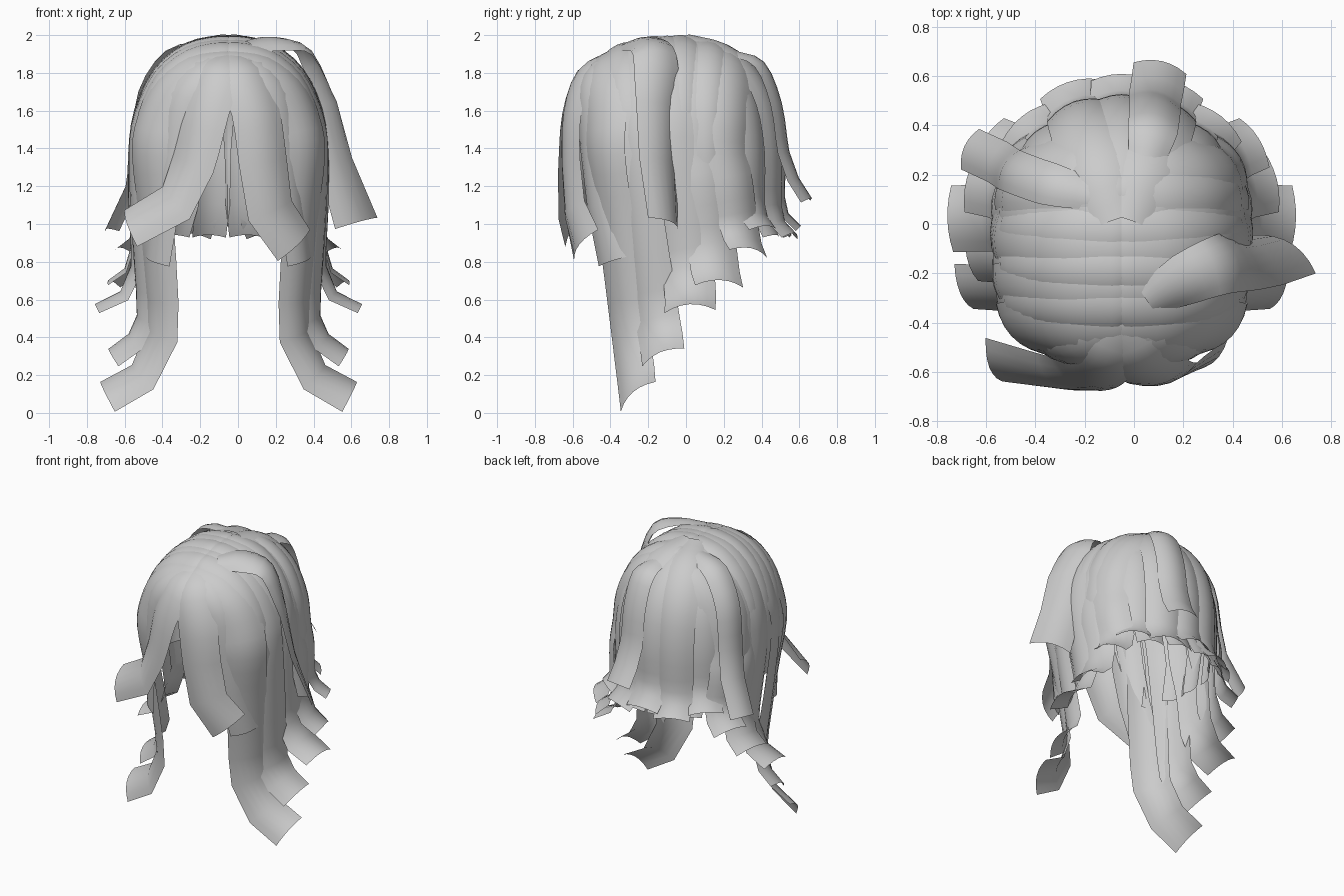
import bpy, math
from mathutils import Vector, Quaternion

cube = bpy.data.objects.get("Cube")
if cube:
    bpy.data.objects.remove(cube)

GREY = (0.6, 0.6, 0.6, 1)
hair = bpy.data.materials.new("hair_grey")
hair.use_nodes = True
hair.diffuse_color = GREY
hair.node_tree.nodes["Principled BSDF"].inputs["Base Color"].default_value = GREY

CENTRE = Vector((-0.05, -0.07, 1.3))
RX, RY, RZ, N = 0.51, 0.58, 0.68, 2.4


def power(v):
    return max(v, 0) ** (2 / N)


def side_point(angle, y, puff=1):
    """Point on the head, in the cross plane at y, angle from the parting."""
    a = math.radians(angle)
    k = (1 - abs((y - CENTRE.y) / RY) ** N) ** (1 / N) * puff
    return Vector((CENTRE.x + RX * k * power(math.sin(a)), y, CENTRE.z + RZ * k * power(math.cos(a))))


def side_arc(y, puff):
    """Points from just past the parting, over the head, to the temple."""
    arc = [side_point(a, y, puff) for a in (3, 22, 45, 68, 86)]
    return [Vector((CENTRE.x - 0.03, y, arc[0].z - 0.01))] + arc


def crown_point(azimuth, angle, puff=1):
    """Point on the head, fanning out from the crown."""
    z, a = math.radians(azimuth), math.radians(angle)
    r = power(math.sin(a)) * puff
    return CENTRE + Vector((RX * math.cos(z) * r, RY * math.sin(z) * r, RZ * power(math.cos(a)) * puff))


def smooth_path(pts):
    """Rounded over the head, straight and angular for the last two spans."""
    p = [2 * pts[0] - pts[1]] + pts + [2 * pts[-1] - pts[-2]]
    out = []
    for i in range(1, len(p) - 2):
        a, b, c, d = p[i - 1:i + 3]
        steps = 3 if i < len(p) - 4 else 1
        for s in range(steps):
            t = s / steps
            out.append(0.5 * (2 * b + (c - a) * t + (2 * a - 5 * b + 4 * c - d) * t * t
                              + (3 * b - a - 3 * c + d) * t ** 3))
    return out + [pts[-1]]


def lock(name, pts, width, tip=None, roll=0, root=0.7, bulge=0.16, mirror=False):
    """Arched ribbon of hair that follows a path and faces away from the head."""
    tip = tip or width
    path = smooth_path([Vector(p) for p in pts])
    n, cols, verts, faces = len(path), 6, [], []
    for i, p in enumerate(path):
        f = i / (n - 1)
        t = (path[min(i + 1, n - 1)] - path[max(i - 1, 0)]).normalized()
        out = p - Vector((CENTRE.x, CENTRE.y, min(p.z, CENTRE.z)))
        across = Quaternion(t, math.radians(roll) * f * f) @ t.cross(out).normalized()
        up = across.cross(t).normalized()
        w = width * min(1, root + f * 1.2) * (1 - f) + tip * f
        for c in range(cols + 1):
            u = 2 * c / cols - 1
            v = p + across * u * w / 2 + up * w * bulge * (0.4 - u * u)
            if mirror:
                v.x = 2 * CENTRE.x - v.x
            verts.append(v)
    for i in range(n - 1):
        for c in range(cols):
            a = i * (cols + 1) + c
            q = (a, a + 1, a + cols + 2, a + cols + 1)
            faces.append(q if mirror else q[::-1])
    mesh = bpy.data.meshes.new(name)
    mesh.from_pydata(verts, [], faces)
    mesh.materials.append(hair)
    ob = bpy.data.objects.new(name, mesh)
    bpy.context.collection.objects.link(ob)
    bpy.ops.object.select_all(action="DESELECT")
    ob.select_set(True)
    bpy.context.view_layer.objects.active = ob
    bpy.ops.object.shade_smooth_by_angle(angle=math.radians(60))


def lock_pair(name, pts, width, tip, **options):
    for side, flip in (("left", False), ("right", True)):
        lock(f"{side}_{name}", pts, width, tip, mirror=flip, **options)


# Side locks: root y, puff, width, tip roll, then the hanging points down to the flipped tip
SIDE = [
    ("front_long", -0.44, 1.02, 0.31, 8, [(0.35, -0.39, 1.0), (0.32, -0.31, 0.41), (0.42, -0.28, 0.2), (0.6, -0.27, 0.10)]),
    ("second_long", -0.29, 1, 0.30, 10, [(0.43, -0.24, 1.0), (0.41, -0.16, 0.5), (0.46, -0.14, 0.39), (0.57, -0.13, 0.31)]),
    ("middle", -0.1, 1, 0.33, 20, [(0.46, -0.04, 1.1), (0.45, 0.01, 0.77), (0.51, 0.02, 0.63), (0.65, 0.02, 0.56)]),
    ("rear", 0.06, 0.98, 0.32, 12, [(0.46, 0.1, 1.2), (0.44, 0.14, 0.9), (0.48, 0.16, 0.76), (0.57, 0.18, 0.69)]),
    ("rear_corner", 0.23, 1, 0.29, 8, [(0.42, 0.26, 1.2), (0.40, 0.29, 1.0), (0.43, 0.31, 0.92), (0.50, 0.34, 0.86)]),
]
for name, y, puff, width, roll, hang in SIDE:
    lock_pair(name + "_lock", side_arc(y, puff) + hang, width, width * 0.82, roll=roll)

# Layered locks over the crown, tucked in under the side locks
for y, puff in ((-0.36, 1.02), (-0.2, 1.01), (-0.02, 1.01), (0.15, 1.01)):
    arc = side_arc(y, puff)
    lock_pair("crown_layer", arc + [arc[-1] + Vector((-0.04, 0, -0.3))], 0.26, 0.18)

# Locks that fill the front corners beside the fringe
lock_pair("front_corner_lock", [(-0.07, -0.42, 1.89), (0.1, -0.49, 1.83), (0.22, -0.52, 1.68), (0.27, -0.51, 1.4),
                                (0.3, -0.47, 1.1), (0.34, -0.4, 0.8)], 0.27, 0.2, root=0.9)

# Back locks, with an inner row beneath
for i, az in enumerate((48, 69, 90, 111, 132)):
    out = Vector((math.cos(math.radians(az)), math.sin(math.radians(az)), 0))
    pts = [crown_point(az, a, 1 + 0.02 * (i % 2)) for a in (6, 25, 45, 65, 85)]
    end = pts[-1]
    low = -0.05 - 0.04 * (i % 2)
    pts += [end + Vector((0, 0, -0.2 + low)), end + out * 0.02 + Vector((0, 0, -0.29 + low)),
            end + out * 0.09 + Vector((0, 0, -0.36 + low))]
    lock("back_lock", pts, 0.30, 0.25)
for az in (58, 80, 101, 122):
    pts = [crown_point(az, a, 0.93) for a in (30, 60, 85)]
    out = (pts[-1] - CENTRE).normalized()
    pts += [pts[-1] + Vector((0, 0, -0.28)), pts[-1] + out * 0.09 + Vector((0, 0, -0.46))]
    lock("back_inner_lock", pts, 0.27, 0.18)
lock("back_loose_lock", [(0.05, 0.25, 1.91), (0.08, 0.4, 1.85), (0.09, 0.49, 1.64), (0.09, 0.53, 1.38),
                         (0.1, 0.58, 1.24), (0.11, 0.65, 1.13)], 0.2, 0.22)

# Swept fringe either side of the parting
lock("right_fringe", [(-0.04, -0.4, 1.9), (-0.11, -0.55, 1.81), (-0.18, -0.62, 1.6), (-0.25, -0.63, 1.32),
                      (-0.34, -0.62, 1.12), (-0.58, -0.57, 0.99)], 0.27, 0.27, roll=18, root=0.9)
lock("left_fringe", [(-0.06, -0.4, 1.9), (0.02, -0.55, 1.81), (0.1, -0.62, 1.6), (0.14, -0.63, 1.33),
                     (0.18, -0.61, 1.07), (0.31, -0.55, 0.89)], 0.27, 0.27, root=0.9)

# Loose outer locks swept off the crown
lock("left_loose_lock", [(0.06, -0.32, 1.95), (0.21, -0.23, 1.97), (0.37, -0.16, 1.91), (0.47, -0.14, 1.64),
                         (0.53, -0.13, 1.34), (0.64, -0.1, 1.01)], 0.2, 0.28, roll=-60)
lock("right_loose_lock", [(-0.16, 0.12, 1.96), (-0.36, 0.17, 1.91), (-0.5, 0.22, 1.7), (-0.54, 0.24, 1.4),
                          (-0.57, 0.26, 1.2), (-0.68, 0.31, 0.97)], 0.18, 0.18, roll=-8)
